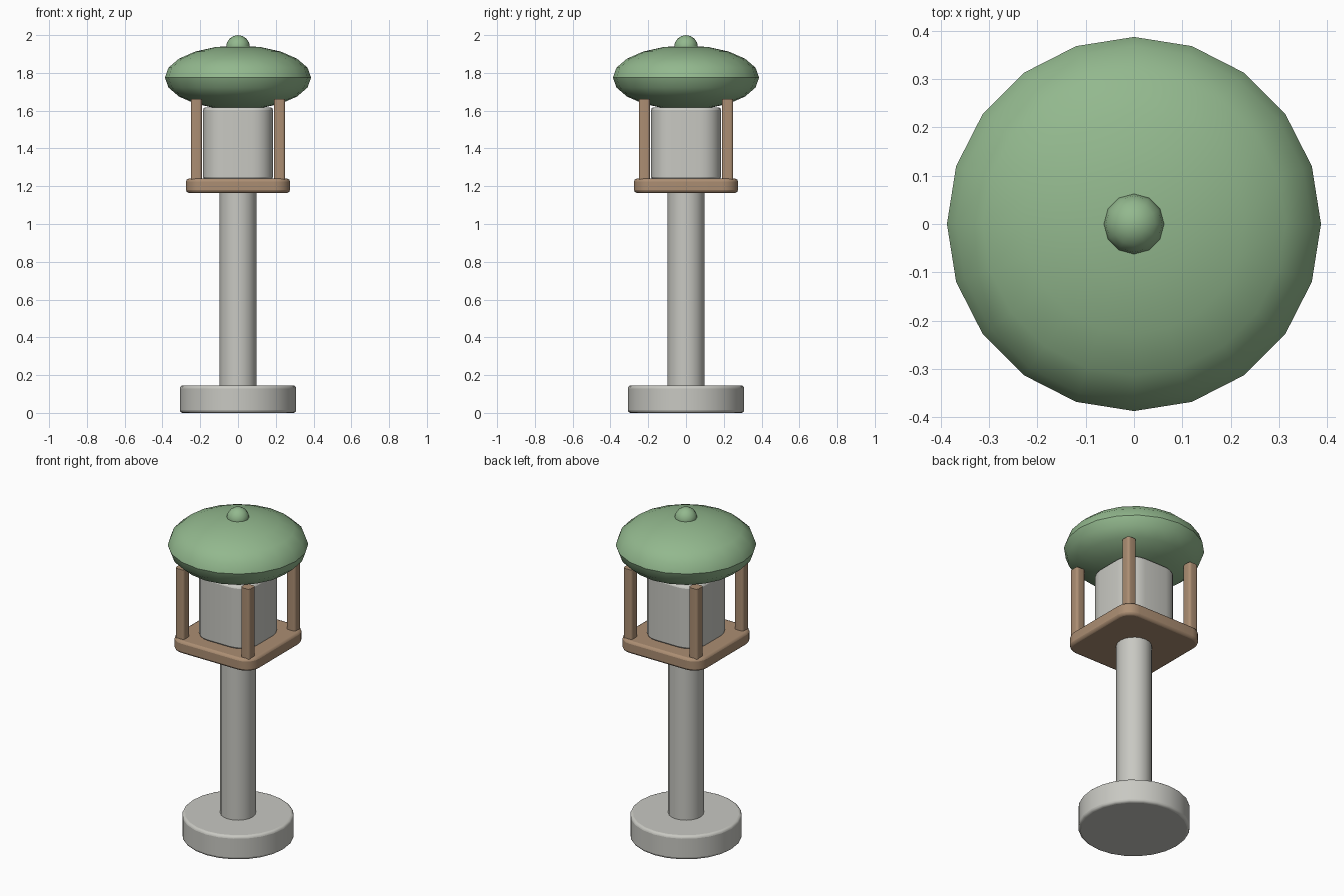
import bpy, bmesh, math

cube = bpy.data.objects.get("Cube")
if cube:
    bpy.data.objects.remove(cube, do_unlink=True)


def material(name, rgb):
    mat = bpy.data.materials.new(name)
    mat.use_nodes = True
    mat.diffuse_color = (*rgb, 1)
    mat.node_tree.nodes["Principled BSDF"].inputs["Base Color"].default_value = (*rgb, 1)
    return mat


STONE = material("pale_stone", (0.58, 0.58, 0.54))
WOOD = material("light_wood", (0.41, 0.27, 0.17))
GREEN = material("soft_green", (0.29, 0.48, 0.27))


def finish(name, mat, angle=30):
    obj = bpy.context.object
    obj.name = obj.data.name = name
    obj.data.materials.append(mat)
    bpy.ops.object.shade_smooth_by_angle(angle=math.radians(angle))
    return obj


def round_edges(obj, width, segments):
    mod = obj.modifiers.new("rounded_edges", "BEVEL")
    mod.width, mod.segments = width, segments
    mod.limit_method = "ANGLE"
    mod.angle_limit = math.radians(50)


def cylinder(name, radius, bottom, top, mat, sides, edge=0):
    bpy.ops.mesh.primitive_cylinder_add(vertices=sides, radius=radius, depth=top - bottom,
                                        location=(0, 0, (bottom + top) / 2))
    obj = finish(name, mat)
    if edge:
        round_edges(obj, edge, 3)


def rounded_block(name, x, y, half, corner, bottom, top, mat, edge=0):
    """Square block with filleted upright corners and lightly softened rims."""
    bpy.ops.mesh.primitive_cube_add(size=1, location=(x, y, (bottom + top) / 2))
    mesh = bpy.context.object.data
    bm = bmesh.new()
    bm.from_mesh(mesh)
    bmesh.ops.scale(bm, vec=(2 * half, 2 * half, top - bottom), verts=bm.verts)
    uprights = [e for e in bm.edges if abs(e.verts[0].co.z - e.verts[1].co.z) > 0.01]
    bmesh.ops.bevel(bm, geom=uprights, offset=corner, segments=5, profile=0.5, affect="EDGES")
    bm.to_mesh(mesh)
    bm.free()
    obj = finish(name, mat)
    if edge:
        round_edges(obj, edge, 2)


def ball(name, radius, height, z, mat, segments, rings):
    bpy.ops.mesh.primitive_uv_sphere_add(segments=segments, ring_count=rings, location=(0, 0, z))
    bpy.context.object.scale = (radius, radius, height)
    bpy.ops.object.transform_apply(location=False, rotation=False, scale=True)
    finish(name, mat, 36)


# Pedestal
cylinder("base", 0.308, 0, 0.145, STONE, 24, 0.015)
cylinder("column", 0.098, 0.14, 1.18, STONE, 20)

# Lantern housing
rounded_block("platform", 0, 0, 0.275, 0.085, 1.165, 1.24, WOOD, 0.014)
rounded_block("lantern_core", 0, 0, 0.185, 0.11, 1.235, 1.618, STONE, 0.014)
for side, sx in (("left", 1), ("right", -1)):
    for end, sy in (("front", -1), ("back", 1)):
        rounded_block(f"{end}_{side}_post", sx * 0.22, sy * 0.22, 0.03, 0.015, 1.23, 1.662, WOOD)

# Roof and finial
ball("roof", 0.387, 0.17, 1.775, GREEN, 20, 10)
ball("finial", 0.063, 0.063, 1.937, GREEN, 12, 8)
